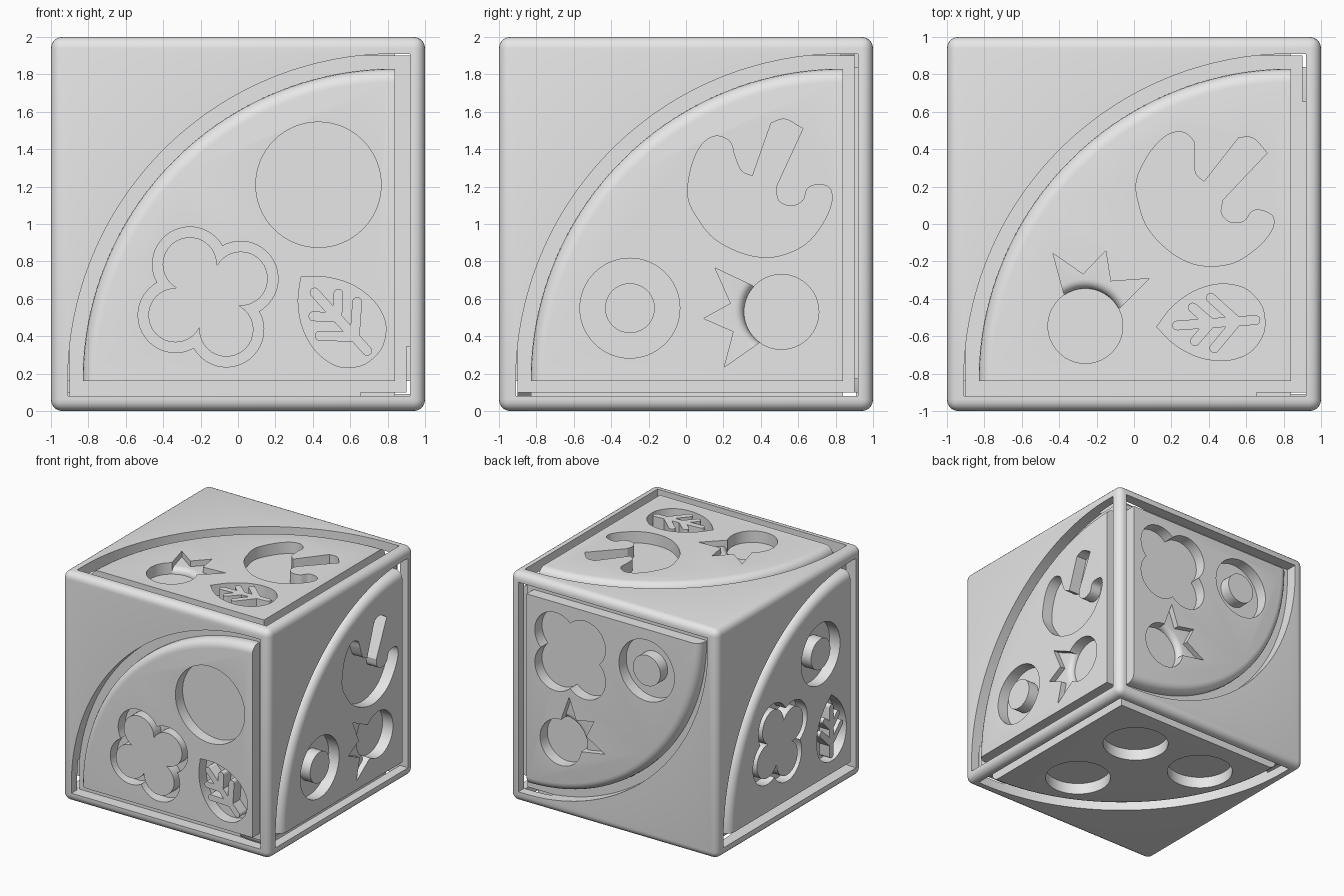
import bpy, bmesh, math
from mathutils import Matrix, Vector

if "Cube" in bpy.data.objects:
    bpy.data.objects.remove(bpy.data.objects["Cube"])

DEPTH, CORNER, R, GAP = 0.1, 0.84, 1.67, 0.08
grey = bpy.data.materials.new("plain_grey")
grey.diffuse_color = (0.8, 0.8, 0.8, 1)
grey.use_nodes = True
grey.node_tree.nodes["Principled BSDF"].inputs["Base Color"].default_value = grey.diffuse_color


# ---------- helpers ----------
def to_object(name, bm):
    bmesh.ops.recalc_face_normals(bm, faces=bm.faces)
    me = bpy.data.meshes.new(name)
    bm.to_mesh(me)
    bm.free()
    me.materials.append(grey)
    ob = bpy.data.objects.new(name, me)
    bpy.context.collection.objects.link(ob)
    return ob


def prism_bm(pts, z0, z1):
    bm = bmesh.new()
    face = bm.faces.new([bm.verts.new((x, y, z0)) for x, y in pts])
    ext = bmesh.ops.extrude_face_region(bm, geom=[face])
    top = [v for v in ext["geom"] if isinstance(v, bmesh.types.BMVert)]
    bmesh.ops.translate(bm, verts=top, vec=(0, 0, z1 - z0))
    return bm


def prism(name, pts, z0=-0.15, z1=0.05):
    return to_object(name, prism_bm(pts, z0, z1))


def boolean(target, cutter, op="DIFFERENCE"):
    bpy.context.view_layer.update()
    mod = target.modifiers.new("cut", "BOOLEAN")
    mod.operation, mod.solver, mod.object = op, "EXACT", cutter
    bpy.context.view_layer.objects.active = target
    bpy.ops.object.modifier_apply(modifier=mod.name)
    bpy.data.objects.remove(cutter)


def arc(cx, cy, r, a0, a1, n):
    return [(cx + r * math.cos(math.radians(a0 + (a1 - a0) * i / n)),
             cy + r * math.sin(math.radians(a0 + (a1 - a0) * i / n))) for i in range(n + 1)]


def circle(r):
    return arc(0, 0, r, 0, 360, 64)[:-1]


def smooth(pts, corners, steps=5):
    """Closed curve through points, sharp at the corner indices."""
    n, out = len(pts), []
    P = [Vector(p) for p in pts]
    for i in range(n):
        a, b = P[i], P[(i + 1) % n]
        ta = (b - a) if i in corners else (b - P[i - 1]) / 2
        tb = (b - a) if (i + 1) % n in corners else (P[(i + 2) % n] - a) / 2
        for k in range(steps):
            t = k / steps
            out.append((2*t**3 - 3*t*t + 1) * a + (t**3 - 2*t*t + t) * ta
                       + (3*t*t - 2*t**3) * b + (t**3 - t*t) * tb)
    return [tuple(p) for p in out]


def place(pts, u, v, rot):
    c, s = math.cos(math.radians(rot)), math.sin(math.radians(rot))
    return [(u + x * c - y * s, v + x * s + y * c) for x, y in pts]


# ---------- outlines ----------
def flower(r):
    """Four round petals joined at the middle."""
    d = 0.2
    half = 135 - math.degrees(math.acos(d * math.sqrt(0.5) / r))
    pts = []
    for a in (0, 90, 180, 270):
        t = math.radians(a)
        pts += arc(d * math.cos(t), d * math.sin(t), r, a - half, a + half, 20)
    return pts


def bar(x0, y0, x1, y1, r=0.026):
    a = math.degrees(math.atan2(y1 - y0, x1 - x0))
    return arc(x1, y1, r, a - 90, a + 90, 8) + arc(x0, y0, r, a + 90, a + 270, 8)


half_leaf = [(-.2, .1), (-.08, .175), (.06, .205), (.19, .175), (.27, .09)]
LEAF = smooth([(-.29, 0)] + half_leaf + [(.29, 0)] + [(x, -y) for x, y in half_leaf[::-1]], {0})
VEINS = [bar(-.18, 0, .24, 0)]
for s in (1, -1):
    VEINS += [bar(0, 0, -.09, .09 * s), bar(.14, 0, .01, .135 * s)]

MUSHROOM = smooth([
    (-.385, -.05), (-.365, .11), (-.31, .225), (-.235, .27), (-.16, .24), (-.135, .165),
    (-.10, .085), (-.04, .055), (.06, .34), (.135, .36), (.23, .31), (.085, -.005),
    (.10, -.075), (.165, -.105), (.23, -.075), (.255, -.01), (.31, .01), (.37, -.005),
    (.385, -.075), (.34, -.19), (.24, -.31), (.08, -.375), (-.08, -.36), (-.24, -.28),
    (-.335, -.165)], {7, 8, 10, 11})

STAR = [(0, 0), (-.155, .14), (-.355, .235), (-.27, .045), (-.415, -.035),
        (-.255, -.105), (-.305, -.295), (-.12, -.165)]


def star_cutter(u, v, rot):
    """Shallow rays whose floor rounds down into the round hole."""
    prof = [(0, -.15), (.2, -.15)]
    prof += [(.25 - .05 * math.cos(t), -.1 + .05 * math.sin(t)) for t in
             (i * math.pi / 12 for i in range(7))]
    prof += [(.6, -.05), (.6, .08), (0, .08)]
    bm = bmesh.new()
    vs = [bm.verts.new((r, 0, z)) for r, z in prof]
    es = [bm.edges.new(p) for p in zip(vs, vs[1:])]
    bmesh.ops.spin(bm, geom=vs + es, cent=(0, 0, 0), axis=(0, 0, 1),
                   angle=2 * math.pi, steps=64, use_duplicate=False)
    bmesh.ops.remove_doubles(bm, verts=bm.verts, dist=1e-4)
    bmesh.ops.translate(bm, verts=bm.verts, vec=(u, v, 0))
    funnel = to_object("funnel", bm)
    rays = prism("rays", place(STAR, u, v, rot))
    boolean(rays, funnel, "INTERSECT")
    return rays


# ---------- rounded cube ----------
bm = bmesh.new()
bmesh.ops.create_cube(bm, size=2)
bmesh.ops.translate(bm, verts=bm.verts, vec=(0, 0, 1))
bmesh.ops.bevel(bm, geom=bm.edges[:], offset=0.06, segments=5, profile=0.5, affect="EDGES")
body = to_object("cube_frame", bm)

# side: right axis, up axis, panel turn, list of (shape, u, v, turn)
X, Y, Z = Vector((1, 0, 0)), Vector((0, 1, 0)), Vector((0, 0, 1))
SIDES = {
    "front": (X, Z, 0, [("flower_ring", -.16, -.39, 29.3), ("disc", .43, .21, 0),
                        ("leaf", .53, -.5, -48)]),
    "right": (Y, Z, 0, [("ring", -.3, -.45, 0), ("sun", .51, -.47, 0),
                        ("mushroom", .395, .2, 0)]),
    "top": (X, Y, 0, [("mushroom", .395, .16, -18.7), ("sun", -.26, -.545, -110),
                      ("leaf", .41, -.53, 4)]),
    "back": (-X, Z, 180, [("flower", -.42, .41, 45), ("ring", .32, .48, 0),
                          ("sun", -.51, -.37, -145)]),
    "left": (-Y, Z, 0, [("ring", .43, .26, 0), ("flower_ring", -.13, -.3, 29.3),
                        ("leaf", .58, -.44, -90)]),
    "bottom": (X, -Y, 0, [("small_disc", .335, -.42, 0), ("small_disc", .34, .32, 0),
                          ("small_disc", -.37, -.41, 0)]),
}
HOLES = {"flower_ring": flower(.2), "flower": flower(.2), "disc": circle(.335), "ring": circle(.267),
         "leaf": LEAF, "mushroom": MUSHROOM, "sun": circle(.2), "small_disc": circle(.27)}
ISLANDS = {"flower_ring": [flower(.145)], "ring": [circle(.133)], "leaf": VEINS}

for side, (u_ax, v_ax, turn, shapes) in SIDES.items():
    n = u_ax.cross(v_ax)
    frame = Matrix((u_ax, v_ax, n)).transposed().to_4x4()
    frame.translation = n + Z

    # recess in the cube
    e, ro = CORNER + GAP, R + GAP
    outer = [(e, -e), (e, -CORNER + ro)] + arc(CORNER, -CORNER, ro, 90, 180, 64) + [(CORNER - ro, -e)]
    recess = prism("recess", place(outer, 0, 0, turn), -DEPTH, 0.05)
    recess.matrix_world = frame
    boolean(body, recess)

    # quarter-round panel with a rounded arc edge
    inner = [(CORNER, -CORNER)] + arc(CORNER, -CORNER, R, 90, 180, 64)
    bm = prism_bm(inner, -DEPTH, 0)
    hub = Vector((CORNER, -CORNER, 0))
    rim = [ed for ed in bm.edges
           if all(abs(v.co.z) < 1e-5 and abs((v.co - hub).length - R) < 1e-3 for v in ed.verts)]
    bmesh.ops.bevel(bm, geom=rim, offset=0.07, segments=5, profile=0.5, affect="EDGES")
    bmesh.ops.rotate(bm, verts=bm.verts, cent=(0, 0, 0), matrix=Matrix.Rotation(math.radians(turn), 3, "Z"))
    panel = to_object(side + "_panel", bm)

    # cut-out shapes and the islands left inside them
    for shape, u, v, rot in shapes:
        boolean(panel, prism("hole", place(HOLES[shape], u, v, rot), -0.16))
        if shape == "sun":
            boolean(panel, star_cutter(u, v, rot))
        for pts in ISLANDS.get(shape, []):
            island = prism(f"{side}_{shape}_island", place(pts, u, v, rot), -DEPTH, 0)
            island.matrix_world = frame
    panel.matrix_world = frame

# ---------- shading ----------
bpy.ops.object.select_all(action="DESELECT")
for ob in bpy.context.scene.objects:
    ob.select_set(True)
bpy.context.view_layer.objects.active = body
bpy.ops.object.shade_smooth_by_angle(angle=math.radians(30))
